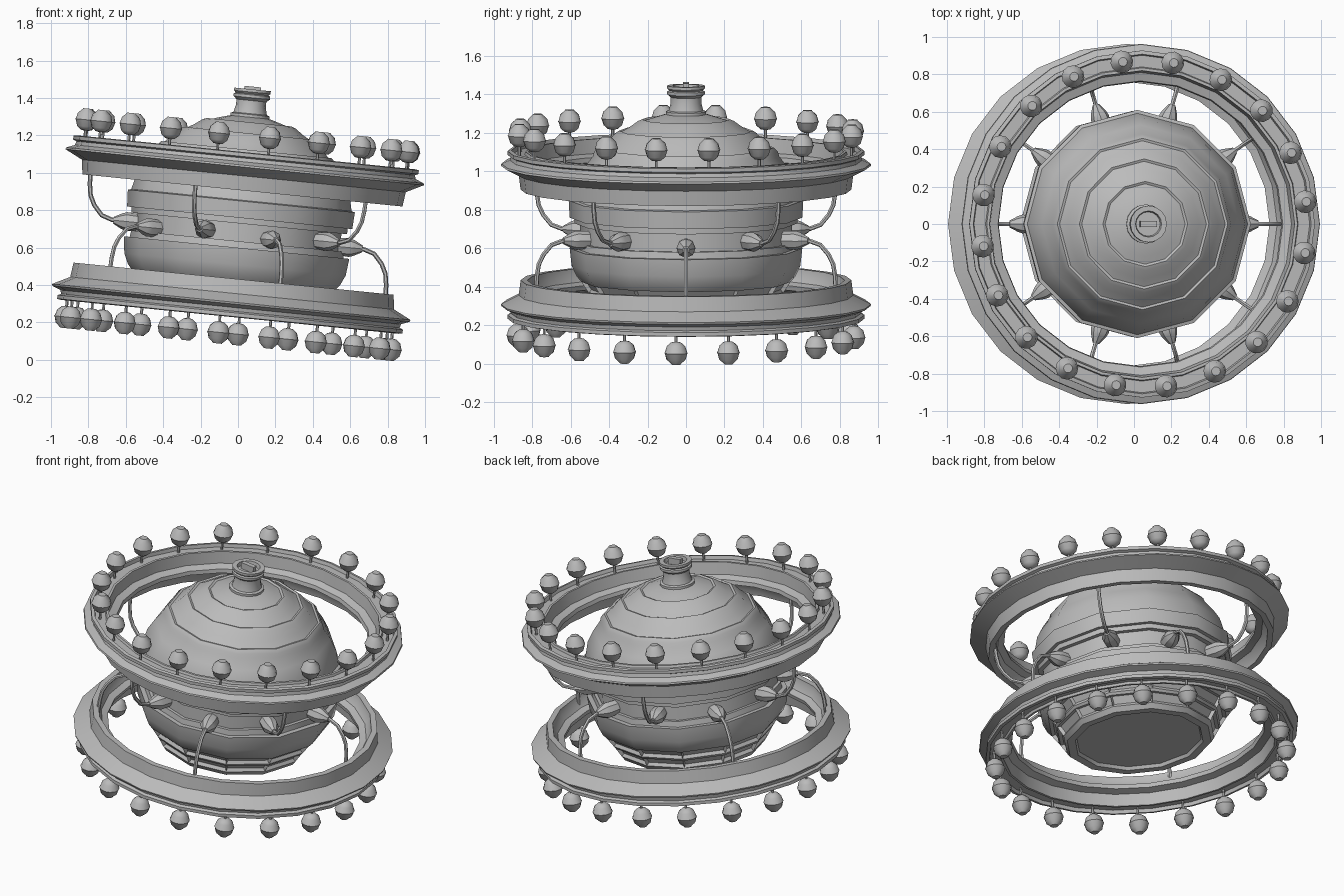
import bpy, bmesh
from math import sin, cos, pi, radians
from mathutils import Matrix, Vector

if "Cube" in bpy.data.objects:
    bpy.data.objects.remove(bpy.data.objects["Cube"])

# One plain grey material
grey = bpy.data.materials.new("plain_grey")
grey.use_nodes = True
COLOUR = (0.5, 0.5, 0.5, 1)
grey.diffuse_color = COLOUR
for node in grey.node_tree.nodes:
    if node.type == 'BSDF_PRINCIPLED':
        node.inputs["Base Color"].default_value = COLOUR

# The whole model leans towards +x about its middle
LEAN = Matrix.Translation((0, 0, 0.67)) @ Matrix.Rotation(0.1, 4, 'Y')
FLIP = Matrix.Rotation(pi, 4, 'X')


def turn(degrees):
    return Matrix.Rotation(radians(degrees), 4, 'Z')


def place(name, mesh, local=Matrix()):
    ob = bpy.data.objects.new(name, mesh)
    bpy.context.scene.collection.objects.link(ob)
    ob.matrix_world = LEAN @ local
    return ob


def finish(bm, name, angle=35):
    mesh = bpy.data.meshes.new(name)
    bm.to_mesh(mesh)
    bm.free()
    mesh.materials.append(grey)
    mesh.shade_smooth()
    mesh.set_sharp_from_angle(angle=radians(angle))
    return mesh


def lathe(profile, sides, closed=False):
    """Spin a (radius, height) profile around z."""
    bm = bmesh.new()
    rings = [[bm.verts.new((r * cos(2 * pi * i / sides), r * sin(2 * pi * i / sides), z))
              for i in range(sides)] for r, z in profile]
    pairs = list(zip(rings, rings[1:]))
    if closed:
        pairs.append((rings[-1], rings[0]))
    for low, high in pairs:
        for i in range(sides):
            j = (i + 1) % sides
            bm.faces.new((low[i], low[j], high[j], high[i]))
    bmesh.ops.remove_doubles(bm, verts=bm.verts, dist=1e-5)
    bmesh.ops.recalc_face_normals(bm, faces=bm.faces)
    return bm


def sphere_row(r, bulge=0.0):
    """Profile point on the dome at radius r."""
    return (r + bulge, (0.635 ** 2 - r ** 2) ** 0.5 + bulge)


# Body: slotted lower bowl, recessed waist, upper band and stepped dome
bowl = [(0, -0.39), (0.38, -0.39), (0.39, -0.41), (0.44, -0.41), (0.46, -0.38),
        (0.495, -0.32), (0.505, -0.305), (0.545, -0.245), (0.57, -0.215),
        (0.595, -0.16), (0.605, -0.07)]
waist = [(0.575, -0.07), (0.57, -0.035), (0.55, -0.035), (0.55, 0.06), (0.58, 0.06),
         (0.58, 0.09), (0.605, 0.09), (0.61, 0.18), (0.592, 0.185)]
dome = [sphere_row(0.57), sphere_row(0.53), sphere_row(0.485)]
for step in (0.47, 0.36, 0.24):
    dome += [sphere_row(step, 0.008), sphere_row(step - 0.02, 0.008), sphere_row(step - 0.025)]
    dome += [sphere_row(step - 0.065)]
dome += [(0.11, 0.63), (0, 0.64)]
bm = lathe(bowl + waist + dome, 12)
slots = [f for f in bm.faces
         if -0.385 < min(v.co.z for v in f.verts) and max(v.co.z for v in f.verts) < -0.24
         and f.calc_area() > 0.01]
bmesh.ops.inset_individual(bm, faces=slots, thickness=0.014, depth=-0.02)
place("body", finish(bm, "body"))

# Neck with collar and a small key on top
neck = [(0.105, 0.61), (0.105, 0.645), (0.09, 0.65), (0.08, 0.69), (0.08, 0.72),
        (0.098, 0.735), (0.098, 0.75), (0.088, 0.755), (0.098, 0.765), (0.098, 0.78),
        (0.07, 0.78), (0.065, 0.755), (0, 0.755)]
place("neck", finish(lathe(neck, 16), "neck"))
bm = bmesh.new()
bmesh.ops.create_cube(bm, size=1, matrix=Matrix.Translation((0, 0, 0.77))
                      @ Matrix.Diagonal((0.09, 0.03, 0.05, 1)))
place("neck_key", finish(bm, "neck_key"))

# Flared ring, with a skirt towards the body and a bulb channel on the far side
ring_profile = [(0.825, 0.237), (0.86, 0.237), (0.87, 0.315), (0.963, 0.362), (0.96, 0.372),
                (0.915, 0.39), (0.91, 0.41), (0.928, 0.418), (0.928, 0.438), (0.908, 0.442),
                (0.902, 0.42), (0.84, 0.42), (0.835, 0.435), (0.82, 0.435), (0.81, 0.36),
                (0.765, 0.345), (0.76, 0.32), (0.8, 0.305), (0.82, 0.27)]
ring = finish(lathe(ring_profile, 24, closed=True), "ring", 25)

# Bulb and its thin stem
bulb_profile = [(0, -0.06), (0.026, -0.055), (0.048, -0.036), (0.058, -0.004), (0.061, 0),
                (0.058, 0.004), (0.05, 0.034), (0.026, 0.056), (0.024, 0.06), (0, 0.06)]
bulb = finish(lathe(bulb_profile, 12), "bulb")
stem = finish(lathe([(0, -0.115), (0.008, -0.115), (0.008, -0.05), (0, -0.05)], 6), "stem", 20)

for side, flip, start in (("upper", Matrix(), 7.8), ("lower", FLIP, 3.4)):
    place(side + "_ring", ring, flip)
    for i in range(20):
        spot = flip @ turn(start + 18 * i) @ Matrix.Translation((0.875, 0, 0.53))
        place(f"{side}_bulb_{i}", bulb, spot)
        place(f"{side}_bulb_stem_{i}", stem, spot)


# Bent arm: a tube swept along a path in the xz plane
def tube(path, radius, sides=6):
    bm = bmesh.new()
    points = [Vector((x, 0, z)) for x, z in path]
    loops = []
    for k, p in enumerate(points):
        along = (points[min(k + 1, len(points) - 1)] - points[max(k - 1, 0)]).normalized()
        across = along.cross(Vector((0, 1, 0)))
        loops.append([bm.verts.new(p + radius * (cos(2 * pi * i / sides) * across
                      + Vector((0, radius and sin(2 * pi * i / sides), 0))))
                      for i in range(sides)])
    for a, b in zip(loops, loops[1:]):
        for i in range(sides):
            j = (i + 1) % sides
            bm.faces.new((a[i], a[j], b[j], b[i]))
    bm.faces.new(loops[0])
    bm.faces.new(loops[-1])
    bmesh.ops.recalc_face_normals(bm, faces=bm.faces)
    return bm


arm_path = [(0.6, 0.01), (0.68, 0.012), (0.735, 0.03), (0.78, 0.08),
            (0.805, 0.13), (0.815, 0.19), (0.82, 0.29)]
arm = finish(tube(arm_path, 0.012), "arm", 50)
knob_profile = [(0, 0.52), (0.045, 0.52), (0.05, 0.6), (0.042, 0.625), (0.018, 0.67), (0, 0.67)]
knob = finish(lathe(knob_profile, 8), "arm_knob", 25)
for i in range(10):
    spot = turn(36 * i) @ (FLIP if i % 2 == 0 else Matrix())
    place(f"arm_{i}", arm, spot)
    place(f"arm_knob_{i}", knob, spot @ Matrix.Translation((0, 0, 0.01))
          @ Matrix.Rotation(pi / 2, 4, 'Y'))
